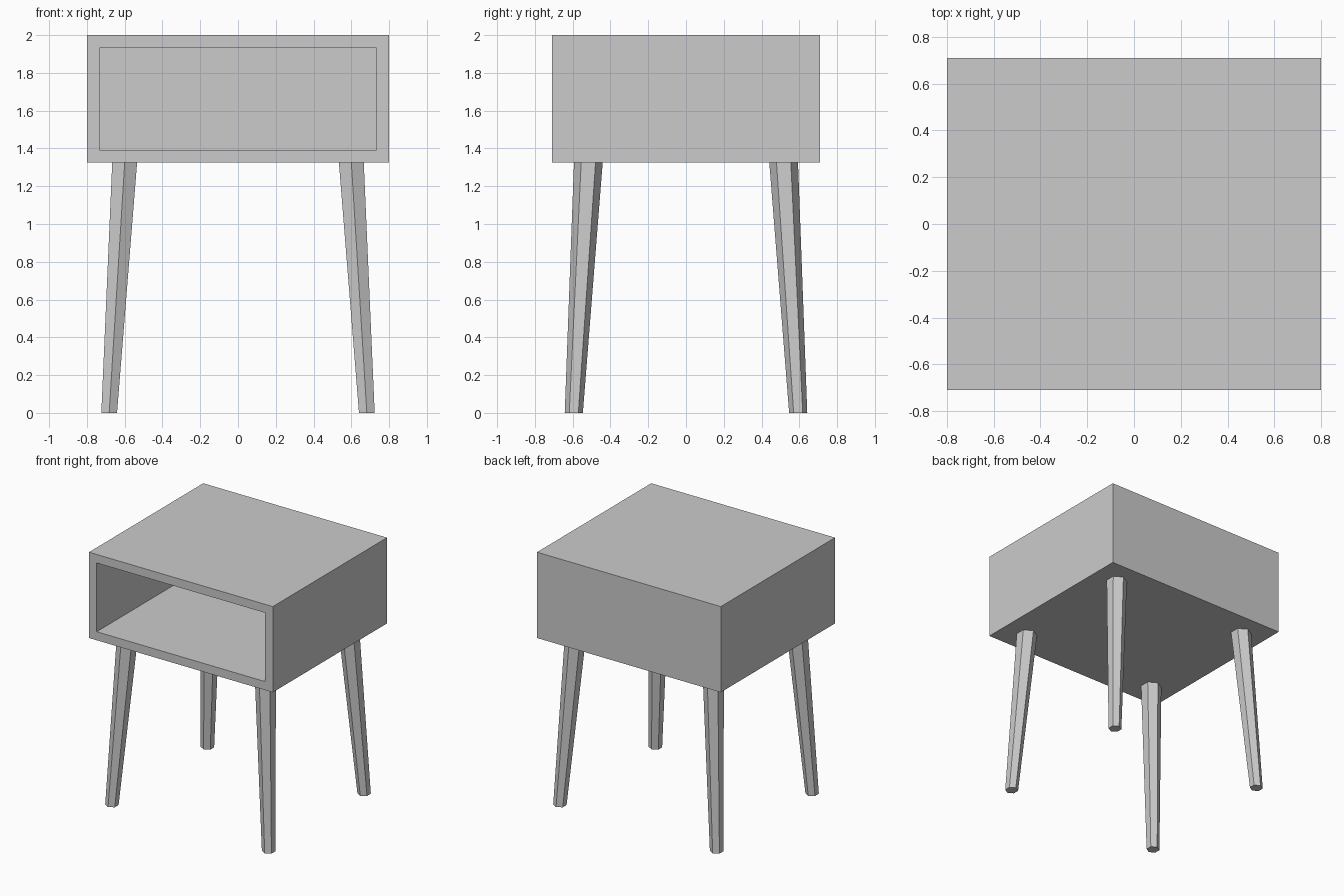
import bpy
import bmesh
from mathutils import Matrix, Vector

cube = bpy.data.objects.get("Cube")
if cube:
    bpy.data.objects.remove(cube, do_unlink=True)

grey = bpy.data.materials.new("plain_grey")
grey.use_nodes = True
colour = (0.6, 0.6, 0.6, 1)
grey.diffuse_color = colour
grey.node_tree.nodes["Principled BSDF"].inputs["Base Color"].default_value = colour

WIDTH, DEPTH, TOP, BOTTOM, WALL = 1.6, 1.42, 2.0, 1.325, 0.067


def add_object(name, bm):
    bmesh.ops.recalc_face_normals(bm, faces=bm.faces)
    mesh = bpy.data.meshes.new(name)
    bm.to_mesh(mesh)
    bm.free()
    mesh.materials.append(grey)
    obj = bpy.data.objects.new(name, mesh)
    bpy.context.collection.objects.link(obj)
    return obj


# Open-fronted cabinet: inset the front face, then push it back
bm = bmesh.new()
size = Matrix.Diagonal((WIDTH, DEPTH, TOP - BOTTOM, 1))
bmesh.ops.create_cube(bm, size=1, matrix=Matrix.Translation((0, 0, (TOP + BOTTOM) / 2)) @ size)
bm.normal_update()
front = min(bm.faces, key=lambda f: f.calc_center_median().y)
bmesh.ops.inset_region(bm, faces=[front], thickness=WALL, use_even_offset=True)
pushed = bmesh.ops.extrude_discrete_faces(bm, faces=[front])["faces"][0]
bmesh.ops.translate(bm, verts=pushed.verts, vec=(0, DEPTH - WALL, 0))
add_object("cabinet", bm)


# Tapered six-sided legs, splayed outwards with level ends
def add_leg(name, side, end):
    bm = bmesh.new()
    bmesh.ops.create_cone(bm, cap_ends=True, segments=6, radius1=0.048, radius2=0.076,
                          depth=BOTTOM, matrix=Matrix.Translation((0, 0, BOTTOM / 2)))
    foot = Vector((side * 0.682, end * 0.594, 0))
    head = Vector((side * 0.6, end * 0.517, 0))
    for v in bm.verts:
        v.co += foot.lerp(head, v.co.z / BOTTOM)
    add_object(name, bm)


for side, side_name in ((1, "left"), (-1, "right")):
    for end, end_name in ((-1, "front"), (1, "back")):
        add_leg(f"{end_name}_{side_name}_leg", side, end)
